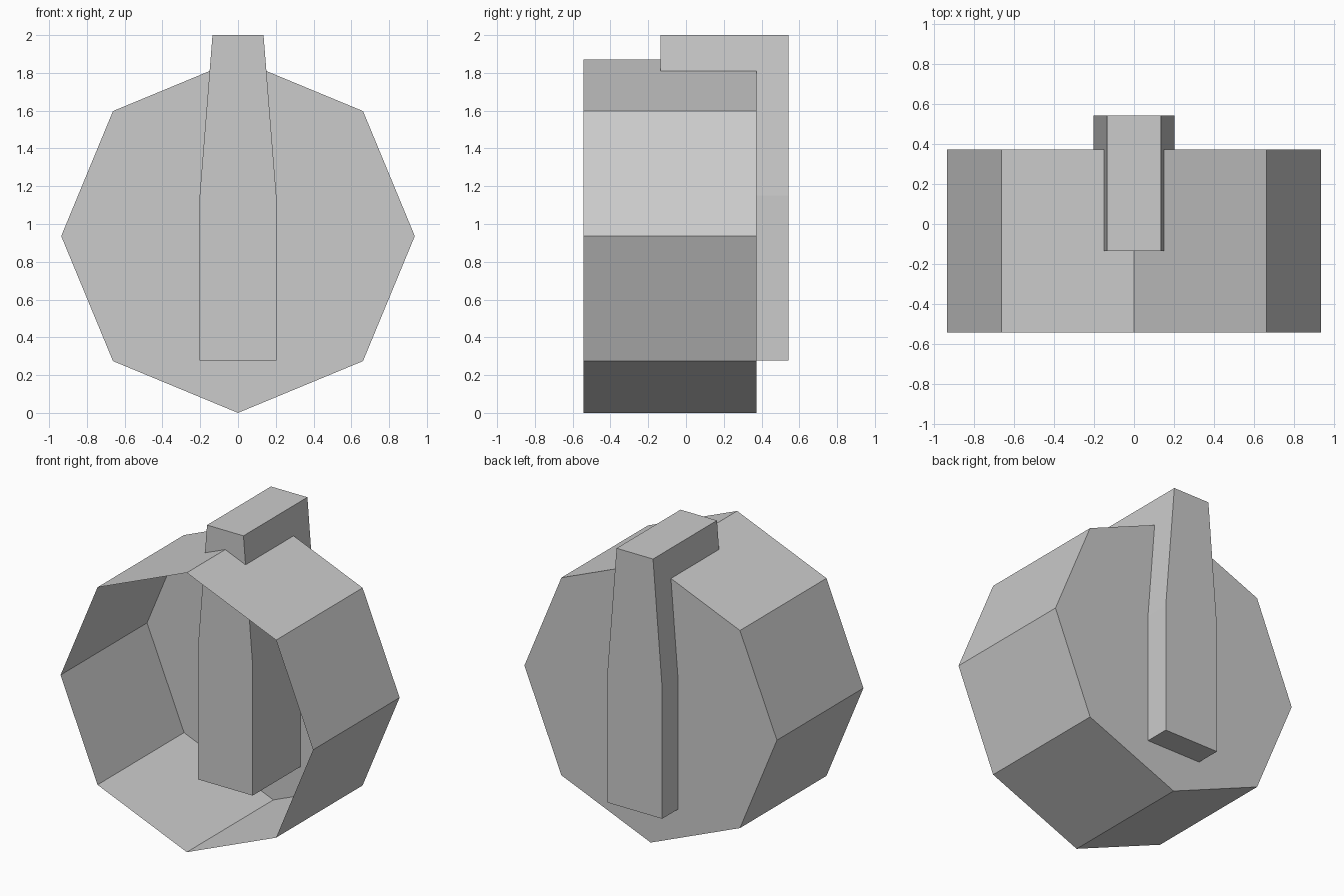
import bpy, bmesh, math

if "Cube" in bpy.data.objects:
    bpy.data.objects.remove(bpy.data.objects["Cube"])


def prism(name, profile, y_front, y_back, open_front=False):
    """Extrude an x-z outline along y, optionally leaving the front open."""
    bm = bmesh.new()
    front = [bm.verts.new((x, y_front, z)) for x, z in profile]
    back = [bm.verts.new((x, y_back, z)) for x, z in profile]
    n = len(profile)
    # counter-clockwise outline seen from the front
    for i in range(n):
        j = (i + 1) % n
        bm.faces.new((front[i], back[i], back[j], front[j]))
    bm.faces.new(back[::-1])
    if not open_front:
        bm.faces.new(front)
    mesh = bpy.data.meshes.new(name)
    bm.to_mesh(mesh)
    bm.free()
    obj = bpy.data.objects.new(name, mesh)
    bpy.context.collection.objects.link(obj)
    return obj


# Octagonal knob shell: thin walls, closed back, open front
R = 0.936
octagon = [(R * math.cos(k * math.pi / 4), R + R * math.sin(k * math.pi / 4))
           for k in range(8)]
prism("knob_shell", octagon, -0.542, 0.374, open_front=True)

# Tapered pointer bar passing through the back and the top of the shell
half = [(0.203, 0.278), (0.203, 1.15), (0.135, 2.0)]
bar = half + [(-x, z) for x, z in reversed(half)]
prism("pointer_bar", bar, -0.135, 0.542)

# Orient every face outward
for obj in bpy.context.collection.objects:
    me = obj.data
    bm = bmesh.new()
    bm.from_mesh(me)
    bmesh.ops.recalc_face_normals(bm, faces=bm.faces[:])
    bm.to_mesh(me)
    bm.free()
